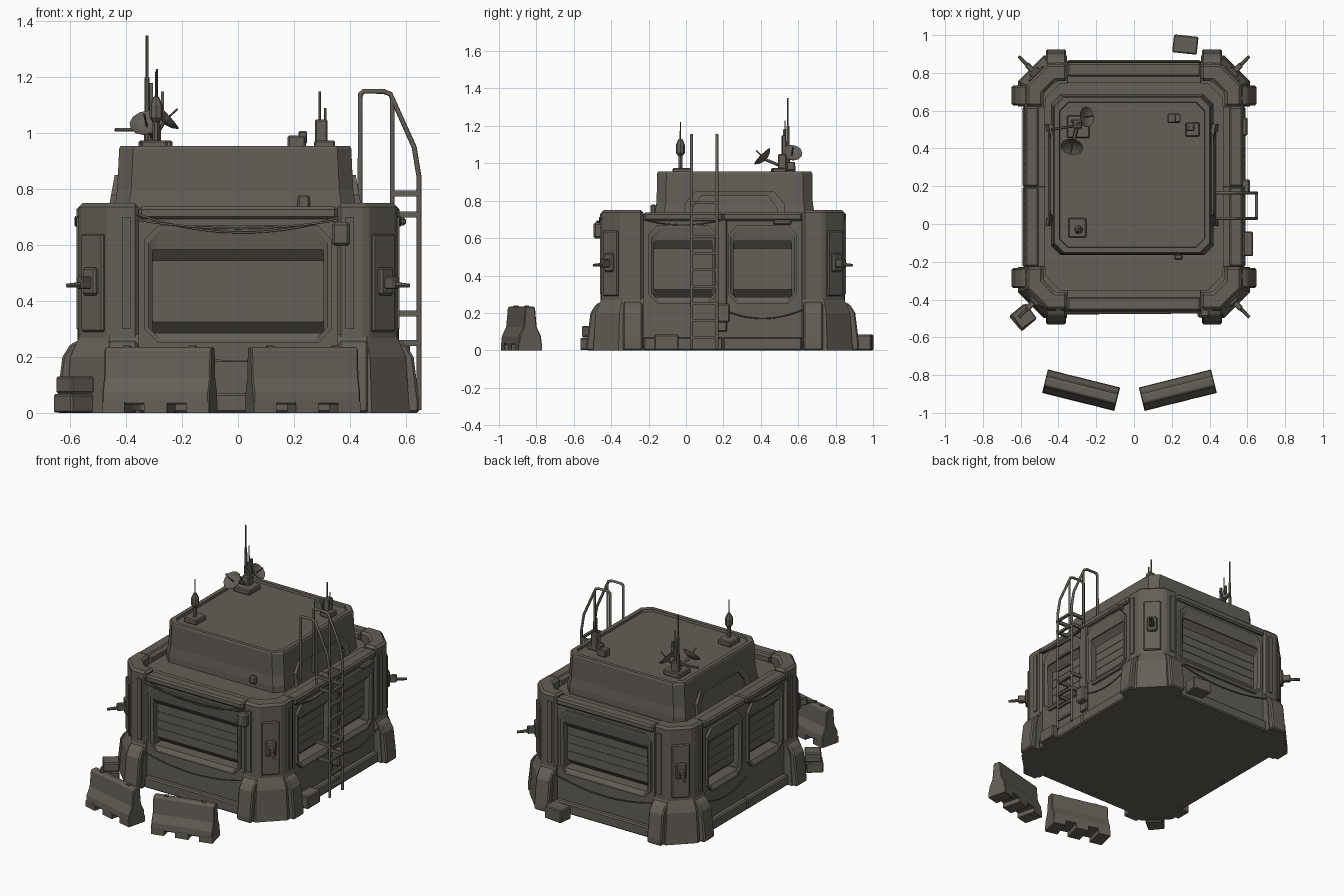
import bpy, bmesh, math
from mathutils import Vector, Matrix

if "Cube" in bpy.data.objects:
    bpy.data.objects.remove(bpy.data.objects["Cube"])

mat = bpy.data.materials.new("olive grey")
mat.diffuse_color = (0.125, 0.115, 0.095, 1)
mat.use_nodes = True
mat.node_tree.nodes["Principled BSDF"].inputs["Base Color"].default_value = mat.diffuse_color
YC, U, V = 0.197, 0.57, 0.65          # bunker centre in y, half width, half depth
CORNERS = [(sx, sy) for sx in (-1, 1) for sy in (-1, 1)]


def loft(name, loops, xf=None, bevel=0):
    """Closed solid through loops of equal point count; xf maps each point."""
    bm = bmesh.new()
    rows = [[bm.verts.new(xf(Vector(p)) if xf else p) for p in lp] for lp in loops]
    n = len(rows[0])
    for a, b in zip(rows, rows[1:]):
        for i in range(n):
            bm.faces.new((a[i], a[(i + 1) % n], b[(i + 1) % n], b[i]))
    bm.faces.new(rows[0][::-1])
    bm.faces.new(rows[-1])
    bmesh.ops.recalc_face_normals(bm, faces=bm.faces)
    me = bpy.data.meshes.new(name)
    bm.to_mesh(me)
    bm.free()
    ob = bpy.data.objects.new(name, me)
    bpy.context.collection.objects.link(ob)
    me.materials.append(mat)
    if bevel:
        m = ob.modifiers.new("chamfer", 'BEVEL')
        m.width, m.segments = bevel, 1
    return ob


def box(name, c, s, rot=0, xf=None, bevel=0):
    R = Matrix.Rotation(math.radians(rot), 3, 'Z')
    q = [(-.5, -.5), (.5, -.5), (.5, .5), (-.5, .5)]
    loops = [[Vector(c) + R @ Vector((x * s[0], y * s[1], z * s[2])) for x, y in q] for z in (-.5, .5)]
    return loft(name, loops, xf, bevel)


def turned(name, origin, axis, rings, n=8):
    """Solid of revolution; rings are (distance along axis, radius)."""
    q = Vector(axis).to_track_quat('Z', 'Y')
    loops = [[Vector(origin) + q @ Vector((r * math.cos(t), r * math.sin(t), d))
              for t in [2 * math.pi * i / n for i in range(n)]] for d, r in rings]
    return loft(name, loops)


def rod(name, p, q, r, r2=None, n=6):
    d = Vector(q) - Vector(p)
    return turned(name, p, d, [(0, r), (d.length, r2 or r)], n)


def pipe(name, pts, r):
    cu = bpy.data.curves.new(name, 'CURVE')
    cu.dimensions, cu.bevel_depth, cu.bevel_resolution, cu.use_fill_caps = '3D', r, 1, True
    sp = cu.splines.new('POLY')
    sp.points.add(len(pts) - 1)
    for k, p in zip(sp.points, pts):
        k.co = (*p, 1)
    cu.materials.append(mat)
    ob = bpy.data.objects.new(name, cu)
    bpy.context.collection.objects.link(ob)


def octa(hx, hy, c, z, cx=0, cy=0):
    pts = [(hx - c, -hy), (hx, c - hy), (hx, hy - c), (hx - c, hy), (c - hx, hy), (-hx, hy - c), (-hx, c - hy), (c - hx, -hy)]
    return [(cx + x, cy + y, z) for x, y in pts]


# --- bunker core with its terrace roof
loft("bunker_core", [octa(U - .1, V - .1, .08, 0, 0, YC), octa(U - .1, V - .1, .08, .70, 0, YC)])
loft("floor_slab", [octa(U - .01, V - .01, .1, 0, 0, YC), octa(U - .01, V - .01, .1, .05, 0, YC)])


# --- wall panels, each with a framed window recess holding a slanted shutter
def wall_panel(name, hw, fw, xf):
    def ring(w, z0, z1, c, d0, d1=None):
        d1 = d0 if d1 is None else d1
        return [(x, d0 + (d1 - d0) * (z + (z1 - z0) / 2) / (z1 - z0), z + (z0 + z1) / 2)
                for x, z, _ in octa(w, (z1 - z0) / 2, c, 0)]
    loft(name, [ring(hw, 0, .73, .002, -.1), ring(hw, 0, .73, .002, -.012), ring(fw, .25, .67, .05, -.012),
                ring(fw, .25, .67, .05, .004), ring(fw - .015, .262, .655, .045, .004),
                ring(fw - .03, .285, .585, .004, -.012, -.005), ring(fw - .03, .285, .585, .004, -.085, -.012),
                ring(fw - .03, .325, .545, .004, -.045)], xf)
    box(name + "_skirting", (0, -.01, .035), (2 * hw, .06, .07), xf=xf, bevel=.008)
    box(name + "_coping", (0, -.03, .715), (2 * hw, .075, .045), xf=xf, bevel=.01)
    for i in range(3):
        box(name + "_slat", (0, -.045, .38 + .055 * i), (2 * fw - .07, .006, .006), xf=xf)


for s, side in ((-1, "front"), (1, "back")):
    wall_panel(side + "_wall", .355, .335, lambda p, s=s: Vector((p.x, YC + s * (V + p.y), p.z)))
for s, side in ((-1, "left"), (1, "right")):
    for c in (-.212, .212):
        wall_panel(side + "_wall", .212, .185, lambda p, s=s, c=c: Vector((s * (U + p.y), YC + c + p.x, p.z)))


# --- corner towers: pillar, flared foot, buttresses, gun plate and gun
def corner_loop(e, z, t=.09):
    return [(.355, V + e, z), (.46 + .41 * e, V + e, z), (U + e, V - .11 + .41 * e, z), (U + e, .425, z),
            (U - t, .425, z), (U - t, V - .11 - t / 2, z), (.46 - t / 2, V - t, z), (.355, V - t, z)]


for sx, sy in CORNERS:
    def xf(p, sx=sx, sy=sy):
        return Vector((sx * p.x, YC + sy * p.y, p.z))

    def diag(p, xf=xf):     # local x along the chamfer, y outwards
        k = math.sqrt(.5)
        return xf(Vector((.515 + k * (p.x + p.y), .595 + k * (p.y - p.x), p.z)))
    loft("corner_pillar", [corner_loop(0, .1), corner_loop(0, .75)], xf, .014)
    loft("corner_foot", [corner_loop(.045, 0), corner_loop(.042, .03), corner_loop(.03, .2), corner_loop(-.005, .28)], xf)
    prof = [(-.03, 0), (.078, 0), (.078, .04), (.058, .2), (.03, .245), (-.03, .275)]
    loft("foot_buttress", [[(x, V + o, z) for o, z in prof] for x in (.36, .465)], xf, .008)
    loft("foot_buttress", [[(U + o, y, z) for o, z in prof] for y in (.43, .535)], xf, .008)
    box("pillar_strip", (.4, V, .5), (.03, .016, .4), xf=xf)
    box("pillar_strip", (U, .47, .5), (.016, .03, .4), xf=xf)
    box("gun_plate", (0, .004, .465), (.11, .018, .35), xf=diag, bevel=.006)
    box("gun_mount", (0, .015, .47), (.065, .03, .1), xf=diag, bevel=.008)
    box("gun_body", (0, .045, .465), (.03, .06, .045), xf=diag, bevel=.005)
    rod("gun_barrel", diag(Vector((0, .05, .46))), diag(Vector((0, .135, .455))), .011, .008)

# --- upper block with rimmed roof and sloped side hatches
BX, BY = -.01, .26
loft("upper_block", [octa(.43, .425, .05, .68, BX, BY), octa(.43, .425, .05, .74, BX, BY), octa(.422, .417, .05, .80, BX, BY),
                     octa(.415, .415, .05, .945, BX, BY), octa(.41, .41, .05, .955, BX, BY), octa(.385, .385, .045, .955, BX, BY),
                     octa(.382, .382, .045, .94, BX, BY)])
arch = [(-.27, .69), (-.27, .78), (-.21, .85), (.21, .85), (.27, .78), (.27, .69)]
inner = [(y * .85, .69 if z == .69 else z - .025) for y, z in arch]
for s in (-1, 1):
    loft("side_hatch", [[(BX + s * .4, BY + y, z) for y, z in arch], [(BX + s * (.46 - (z - .69) * .18), BY + y, z) for y, z in arch],
                        [(BX + s * (.455 - (z - .69) * .18), BY + y, z) for y, z in inner],
                        [(BX + s * (.445 - (z - .69) * .18), BY + y, z) for y, z in inner]])
box("block_lamp", (.235, -.175, .755), (.045, .03, .05), bevel=.008)

# --- ladder with hooped handrails
for y in (.03, .165):
    pipe("ladder_rail", [(.648, y, .01), (.648, y, .84), (.63, y, .95), (.545, y, 1.14), (.52, y, 1.15), (.45, y, 1.15), (.438, y, 1.14), (.436, y, .73)], .009)
    pipe("ladder_post", [(.552, y, .72), (.552, y, 1.12)], .008)
    for z in (.25, .355, .71, .785):
        box("ladder_bracket", (.605, y, z), (.1, .014, .022))
for i in range(9):
    box("ladder_rung", (.648, .0975, .07 + .09 * i), (.016, .135, .014))
box("ladder_backing", (.565, .19, .4), (.02, .06, .6), bevel=.005)
box("conduit_box", (.59, .2, .2), (.05, .07, .1), bevel=.008)

# --- crates and wall boxes
box("lower_crate", (-.588, -.495, .034), (.105, .105, .066), 40, bevel=.006)
box("upper_crate", (-.583, -.49, .1), (.1, .1, .06), 36, bevel=.006)
box("back_crate", (.272, .95, .042), (.13, .095, .084), -6, bevel=.006)
box("side_crate", (.588, -.105, .042), (.085, .13, .084), bevel=.006)
box("front_lamp", (.368, -.47, .64), (.065, .05, .085), bevel=.01)
box("side_lamp", (.575, .515, .685), (.05, .1, .03), bevel=.008)


# --- hanging cables
def sag(name, a, b, drop, r=.004):
    a, b = Vector(a), Vector(b)
    pipe(name, [a.lerp(b, t / 12) - Vector((0, 0, drop * 4 * t / 12 * (1 - t / 12))) for t in range(13)], r)


sag("front_cable", (-.36, -.462, .71), (.36, -.462, .70), .06)
sag("front_cable", (-.36, -.475, .69), (.36, -.47, .69), .03)
sag("lower_cable", (-.36, -.47, .235), (.36, -.47, .235), .05)
sag("back_cable", (-.36, .86, .235), (.36, .86, .235), .05)
for s in (-1, 1):
    sag("side_cable", (s * .58, .19, .22), (s * .58, .63, .22), .05)
    sag("side_cable", (s * .58, -.23, .7), (s * .58, .2, .7), .03)

# --- rooftop mast cluster with two dishes
box("mast_base", (-.295, .515, .957), (.12, .12, .035), bevel=.006)
box("mast_cabinet", (-.30, .53, 1.0), (.05, .05, .07), bevel=.006)
rod("tall_mast", (-.325, .545, .95), (-.325, .545, 1.2), .011, .009)
rod("tall_mast_tip", (-.325, .545, 1.19), (-.325, .545, 1.35), .005)
rod("short_mast", (-.29, .53, .95), (-.29, .53, 1.12), .016, .012)
rod("short_mast_tip", (-.29, .53, 1.12), (-.29, .53, 1.23), .005, .003)
for dx, h in ((-.02, 1.13), (.02, 1.1)):
    box("mast_aerial", (-.29 + dx, .525, h), (.012, .012, .1))
for c, ax, r in (((-.325, .425, 1.02), (-.15, -.7, .7), .06), ((-.268, .565, 1.04), (.72, .1, .65), .055)):
    turned("dish", c, ax, [(0, .015), (.008, r * .65), (.024, r), (.026, r), (.014, r * .6), (.008, .01)], 12)
    c, ax = Vector(c), Vector(ax).normalized()
    rod("dish_feed", c, c + ax * .07, .004)
    rod("dish_arm", c, (-.30, .52, .98), .009)
rod("side_aerial", (-.44, .5, 1.012), (-.31, .52, 1.012), .007)

# --- front roof antenna
box("antenna_base", (-.3, -.02, .957), (.095, .105, .035), bevel=.006)
rod("antenna_post", (-.293, -.03, .96), (-.293, -.03, 1.06), .012)
turned("antenna_head", (-.293, -.03, 1.04), (0, 0, 1), [(0, .012), (.015, .024), (.06, .024), (.09, .01)])
rod("antenna_tip", (-.293, -.03, 1.12), (-.293, -.03, 1.22), .005, .003)

# --- back right roof boxes
box("roof_box", (.21, .56, .967), (.065, .05, .05), bevel=.006)
box("roof_box_lid", (.232, .56, .985), (.03, .045, .045), bevel=.004)
box("radio_base", (.31, .5, .957), (.075, .075, .035), bevel=.006)
box("radio_unit", (.298, .515, 1.0), (.045, .045, .1), bevel=.006)
rod("radio_aerial", (.292, .515, 1.04), (.292, .515, 1.15), .005)
rod("radio_aerial", (.312, .515, 1.04), (.312, .515, 1.09), .004)

# --- two road barriers in front
half = [(.064, .03), (.06, .075), (.036, .125), (.027, .225), (.02, .235)]
prof = half + [(-y, z) for y, z in half[::-1]]
for cx, cy, ang in ((-.28, -.88, -14), (.232, -.88, 14)):
    R = Matrix.Rotation(math.radians(ang), 4, 'Z')

    def put(p, m=Matrix.Translation((cx, cy, 0)) @ R):
        return m @ p
    loft("road_barrier", [[(x, y, z) for y, z in prof] for x in (-.197, .197)], put, .005)
    for x in (-.155, 0, .155):
        box("barrier_foot", (x, 0, .02), (.084, .128, .04), xf=put)
    for x in (-.12, .12):
        box("barrier_eye", (x, 0, .236), (.025, .02, .01), xf=put)
